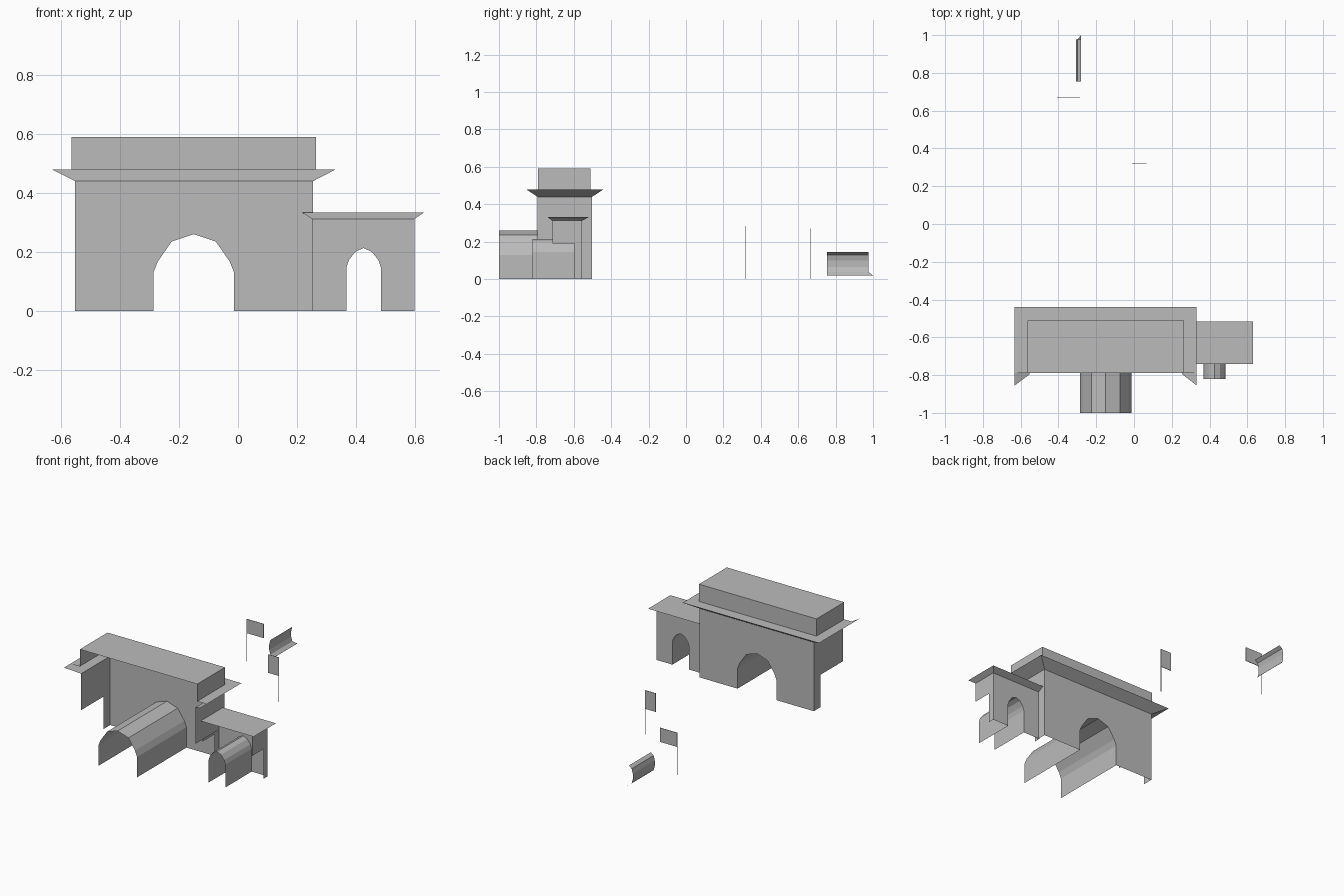
import bpy
import bmesh

if "Cube" in bpy.data.objects:
    bpy.data.objects.remove(bpy.data.objects["Cube"], do_unlink=True)

stone = bpy.data.materials.new("plain grey")
stone.use_nodes = True
GREY = (0.5, 0.5, 0.5, 1)
stone.diffuse_color = GREY
stone.node_tree.nodes["Principled BSDF"].inputs["Base Color"].default_value = GREY


def sheet(name, polygons):
    """Open flat-shaded surface made of polygons."""
    bm = bmesh.new()
    for poly in polygons:
        bm.faces.new([bm.verts.new(p) for p in poly])
    bmesh.ops.remove_doubles(bm, verts=bm.verts, dist=0.0001)
    mesh = bpy.data.meshes.new(name)
    bm.to_mesh(mesh)
    bm.free()
    mesh.materials.append(stone)
    obj = bpy.data.objects.new(name, mesh)
    bpy.context.collection.objects.link(obj)
    return obj


def loft(name, path_a, path_b):
    """Strip of quads between two paths of equal length."""
    pairs = list(zip(path_a, path_b))
    return sheet(name, [(a, c, d, b) for (a, b), (c, d) in zip(pairs, pairs[1:])])


def extrude_y(name, profile, y0, y1):
    """Sheet drawn in x and z, stretched along y."""
    return loft(name, [(x, y0, z) for x, z in profile], [(x, y1, z) for x, z in profile])


def u_path(x0, x1, front, back, z):
    """Three-sided plan, open towards the front."""
    return [(x0, front, z), (x0, back, z), (x1, back, z), (x1, front, z)]


def gate(name, x0, x1, front, back, eave, step_y, step_z, arch, tunnel_end):
    # Wall with the arched opening cut out of its lower edge
    outline = [(x0, 0), (x0, eave), (x1, eave), (x1, 0)] + arch[::-1]
    sheet(name + "_wall", [[(x, back, z) for x, z in outline]])
    # Stepped end walls: full height only next to the main wall
    for side, x in (("right", x0), ("left", x1)):
        steps = [(back, 0), (back, eave), (front, eave),
                 (front, step_z), (step_y, step_z), (step_y, 0)]
        sheet(f"{name}_{side}_end_wall", [[(x, y, z) for y, z in steps]])
    # Vault running through the opening
    extrude_y(name + "_vault", arch, tunnel_end, back)


# Large gate
main_arch = [(-0.287, 0), (-0.287, 0.13), (-0.272, 0.167), (-0.225, 0.235), (-0.15, 0.26),
             (-0.075, 0.235), (-0.028, 0.167), (-0.013, 0.13), (-0.013, 0)]
gate("main_gate", -0.552, 0.255, -0.795, -0.502, 0.44, -0.57, 0.207, main_arch, -1.0)
loft("main_cornice", u_path(-0.552, 0.255, -0.795, -0.502, 0.44),
     u_path(-0.632, 0.332, -0.855, -0.44, 0.48))
loft("main_cornice_top", u_path(-0.632, 0.332, -0.79, -0.44, 0.48),
     u_path(-0.565, 0.265, -0.79, -0.51, 0.48))
loft("attic_walls", u_path(-0.565, 0.265, -0.79, -0.51, 0.48),
     u_path(-0.565, 0.265, -0.79, -0.51, 0.59))
sheet("attic_roof", [u_path(-0.565, 0.265, -0.79, -0.51, 0.59)])

# Small gate
side_arch = [(0.367, 0), (0.367, 0.146), (0.376, 0.172), (0.397, 0.2), (0.425, 0.213),
             (0.454, 0.2), (0.476, 0.172), (0.485, 0.146), (0.485, 0)]
gate("side_gate", 0.25, 0.598, -0.715, -0.555, 0.312, -0.595, 0.19, side_arch, -0.82)
loft("side_cornice", u_path(0.25, 0.598, -0.715, -0.555, 0.312),
     u_path(0.218, 0.63, -0.742, -0.517, 0.333))
sheet("side_roof", [u_path(0.218, 0.63, -0.742, -0.517, 0.333)])


def block(name, x0, x1, y, z0, z1, thick):
    bpy.ops.mesh.primitive_cube_add(size=1, location=((x0 + x1) / 2, y, (z0 + z1) / 2))
    obj = bpy.context.object
    obj.name = name
    obj.scale = (x1 - x0, thick, z1 - z0)
    obj.data.materials.append(stone)


# Flags on thin poles
for label, pole, tip, y, low, top in (("near", 0.064, -0.01, 0.32, 0.165, 0.283),
                                      ("far", -0.405, -0.285, 0.668, 0.18, 0.27)):
    block(label + "_flag", min(pole, tip), max(pole, tip), y, low, top, 0.003)
    block(label + "_flag_pole", pole - 0.0015, pole + 0.0015, y, 0, top, 0.003)

# Curved trough-like panel with flared lips
panel = [(-0.28, 0.145), (-0.3, 0.13), (-0.308, 0.1), (-0.308, 0.065), (-0.3, 0.037)]
extrude_y("curved_panel", panel, 0.755, 0.977)
loft("curved_panel_lip", [(-0.3, 0.755, 0.037), (-0.28, 0.755, 0.02)],
     [(-0.3, 0.977, 0.037), (-0.28, 1.0, 0.02)])
